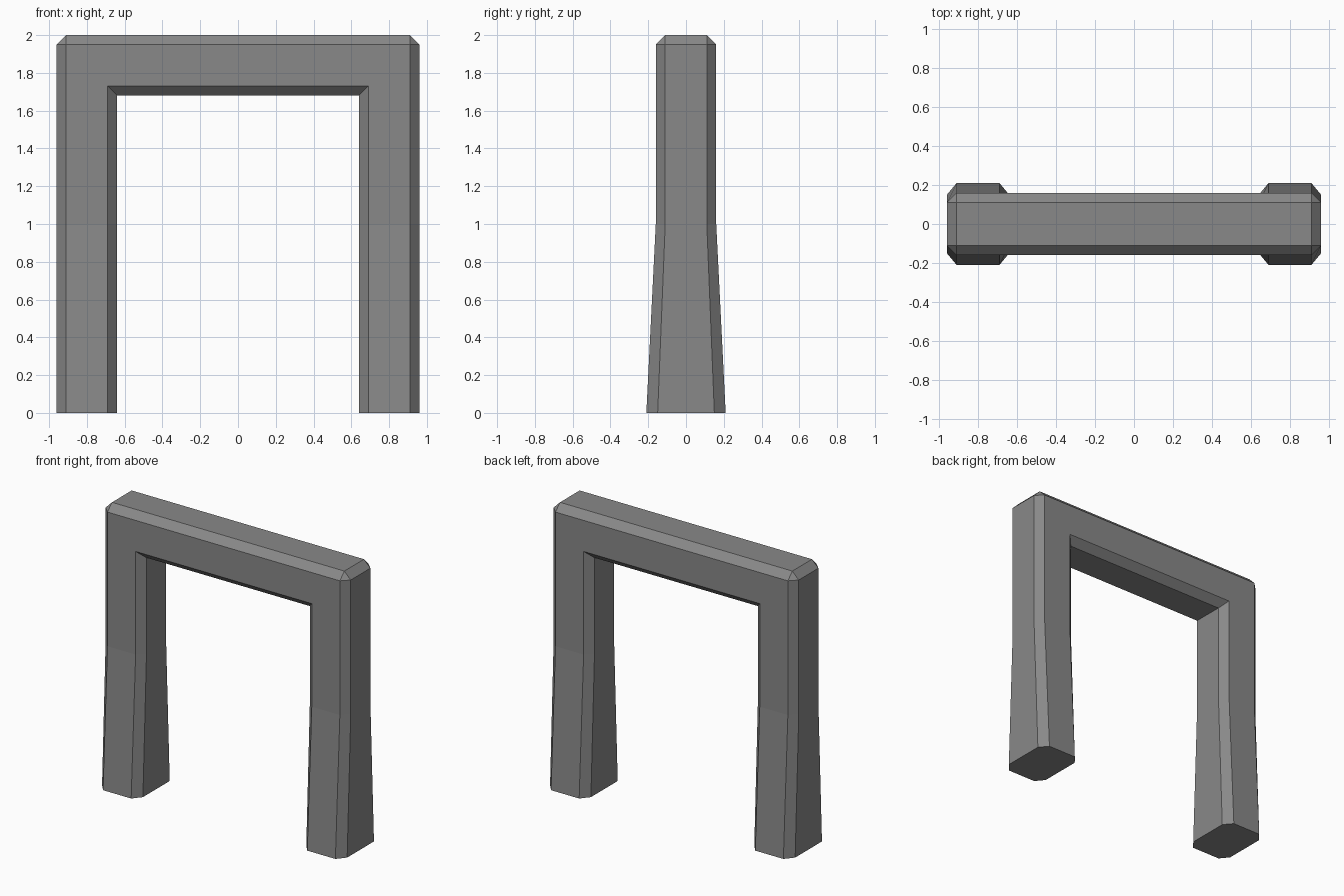
import bpy
import bmesh

if "Cube" in bpy.data.objects:
    bpy.data.objects.remove(bpy.data.objects["Cube"])

OUT, TOP, THICK, BEV = 0.96, 2.0, 0.32, 0.05

stone = bpy.data.materials.new("stone_grey")
stone.diffuse_color = (0.25, 0.25, 0.25, 1)
stone.use_nodes = True
stone.node_tree.nodes["Principled BSDF"].inputs["Base Color"].default_value = stone.diffuse_color


def section(face_y, edge_y):
    """Chamfered section: (inset from outer side, y)."""
    half = [(0, edge_y), (BEV, face_y), (THICK - BEV, face_y), (THICK, edge_y)]
    return half + [(d, -y) for d, y in reversed(half)]


slim, foot = section(0.16, 0.11), section(0.21, 0.15)

# Rings along the right half: foot, knee, then both edges of the clipped corner
half_rings = [
    [(OUT - d, y, 0) for d, y in foot],
    [(OUT - d, y, 1.0) for d, y in slim],
    [(OUT - d, y, TOP - max(d, BEV)) for d, y in slim],
    [(OUT - max(d, BEV), y, TOP - d) for d, y in slim],
]
# Mirror to the left half
rings = half_rings + [[(-x, y, z) for x, y, z in r] for r in reversed(half_rings)]

# Sweep the section along the legs and beam, closing the feet
bm = bmesh.new()
loops = [[bm.verts.new(p) for p in r] for r in rings]
for a, b in zip(loops, loops[1:]):
    for i in range(8):
        j = (i + 1) % 8
        bm.faces.new((a[i], a[j], b[j], b[i]))
bm.faces.new(loops[0])
bm.faces.new(loops[-1])
bmesh.ops.remove_doubles(bm, verts=bm.verts, dist=0.0001)
bmesh.ops.recalc_face_normals(bm, faces=bm.faces)

mesh = bpy.data.meshes.new("gate_frame")
bm.to_mesh(mesh)
bm.free()
mesh.materials.append(stone)
bpy.context.collection.objects.link(bpy.data.objects.new("gate_frame", mesh))
